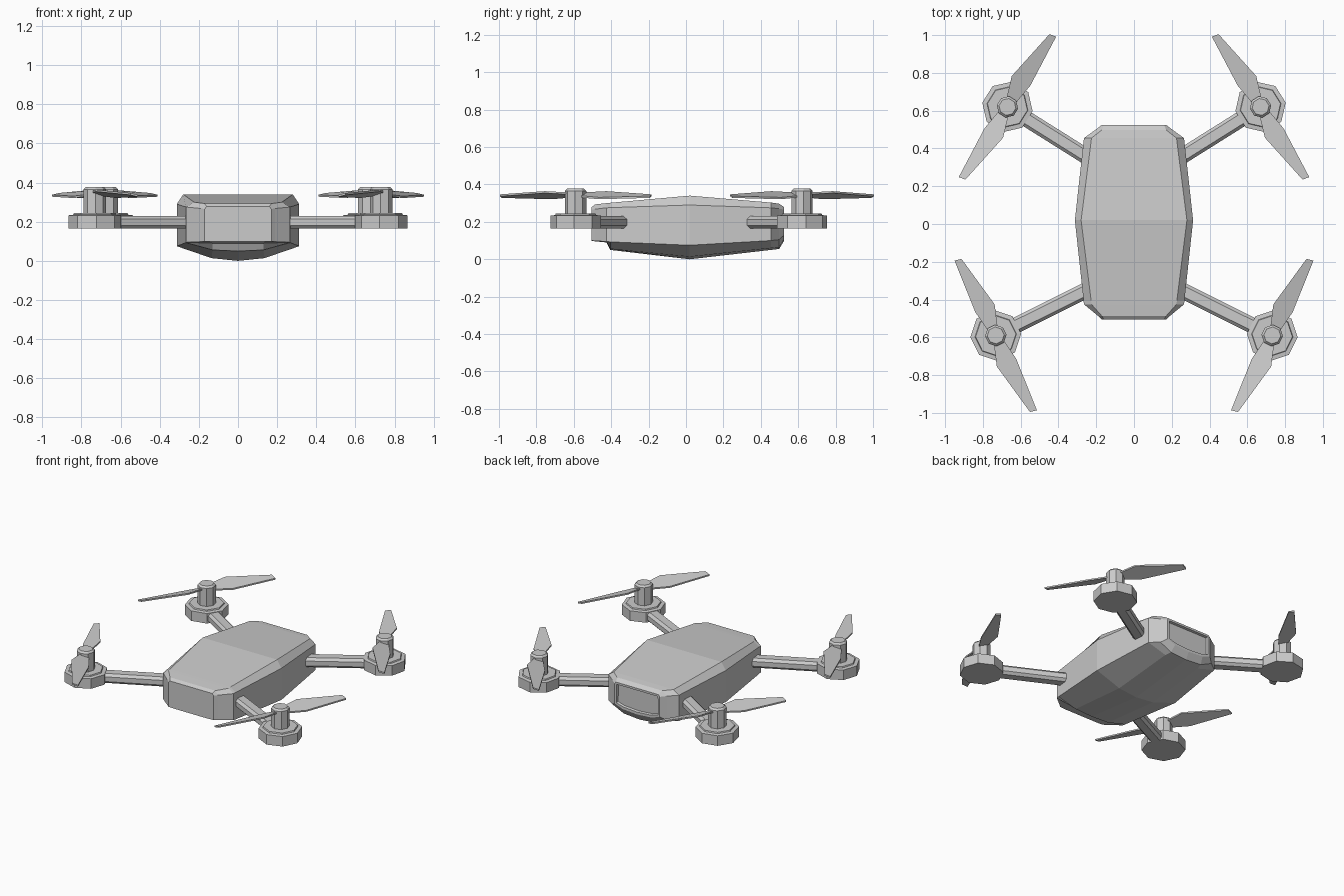
import bpy, bmesh
from math import sin, cos, pi, atan2
from mathutils import Vector

if "Cube" in bpy.data.objects:
    bpy.data.objects.remove(bpy.data.objects["Cube"])


def finish(name, bm):
    bmesh.ops.recalc_face_normals(bm, faces=bm.faces)
    me = bpy.data.meshes.new(name)
    bm.to_mesh(me)
    bm.free()
    ob = bpy.data.objects.new(name, me)
    bpy.context.collection.objects.link(ob)
    return ob


def loft(bm, rings):
    """Bridge closed rings of points and cap both ends; returns the last cap."""
    vs = [[bm.verts.new(p) for p in r] for r in rings]
    n = len(vs[0])
    for a, b in zip(vs, vs[1:]):
        for i in range(n):
            j = (i + 1) % n
            bm.faces.new((a[i], a[j], b[j], b[i]))
    bm.faces.new(vs[0])
    return bm.faces.new(vs[-1])


# Body: half sections (x, z) along y, from top edge round to the keel
sections = [
    (-.505, [(.16, .278), (.17, .265), (.17, .10), (.12, .098), (0, .098)]),
    (-.487, [(.17, .293), (.19, .268), (.19, .098), (.12, .096), (0, .096)]),
    (-.425, [(.225, .30), (.265, .275), (.265, .095), (.13, .09), (0, .09)]),
    (-.405, [(.227, .302), (.267, .276), (.267, .093), (.13, .056), (0, .05)]),
    (.02, [(.28, .34), (.313, .29), (.313, .075), (.135, .014), (0, 0)]),
    (.455, [(.225, .303), (.265, .275), (.265, .10), (.13, .06), (0, .05)]),
    (.498, [(.17, .297), (.205, .27), (.205, .105), (.12, .065), (0, .055)]),
    (.525, [(.16, .278), (.17, .265), (.17, .13), (.11, .108), (0, .10)]),
]
bm = bmesh.new()
rings = []
for y, half in sections:
    ring = [(x, y, z) for x, z in half]
    ring += [(-x, y, z) for x, z in reversed(half[:-1])]
    rings.append(ring)
back = loft(bm, rings)
bmesh.ops.recalc_face_normals(bm, faces=bm.faces)
# Recessed panel in the back face
bmesh.ops.inset_region(bm, faces=[back], thickness=.016, depth=0)
bmesh.ops.inset_region(bm, faces=[back], thickness=.004, depth=-.015)
finish("body", bm)


def lathe(name, cx, cy, profile, turn, sides=8):
    bm = bmesh.new()
    loft(bm, [[(cx + r * cos(turn + 2 * pi * i / sides),
                cy + r * sin(turn + 2 * pi * i / sides), z)
               for i in range(sides)] for r, z in profile])
    return finish(name, bm)


def arm(name, start, end):
    section = [(.042, -.016), (.042, .016), (.026, .0325), (-.026, .0325),
               (-.042, .016), (-.042, -.016), (-.026, -.0325), (.026, -.0325)]
    d = (end - start).normalized()
    side = Vector((-d.y, d.x, 0))
    bm = bmesh.new()
    loft(bm, [[p + side * u + Vector((0, 0, w)) for u, w in section]
              for p in (start, end)])
    return finish(name, bm)


def propeller(name, centre, d, hand):
    # Blade outline: along, across, height; the wide edge is pitched up
    outline = [(.03, -.025, .335), (.16, -.042, .325), (.452, -.019, .332),
               (.444, .018, .341), (.15, .068, .358), (.04, .03, .352)]
    bm = bmesh.new()
    for s in (1, -1):
        a = d * s
        side = Vector((-a.y, a.x, 0)) * hand
        loft(bm, [[centre + a * u + side * v + Vector((0, 0, z + t))
                   for u, v, z in outline] for t in (-.004, .006)])
    return finish(name, bm)


# Four rotors: motor centre, arm root, blade direction (right-hand side)
for label, (mx, my), (rx, ry), (bx, by), hand in (
        ("front", (.732, -.59), (.20, -.325), (.445, .895), 1),
        ("back", (.67, .62), (.20, .325), (.535, -.845), -1)):
    for side, sx in (("right", 1), ("left", -1)):
        tag = label + "_" + side
        motor = Vector((mx * sx, my, .1975))
        root = Vector((rx * sx, ry, .1975))
        turn = atan2(root.y - motor.y, root.x - motor.x) + pi / 8
        arm(tag + "_arm", motor.lerp(root, .16), root)
        lathe(tag + "_motor_base", motor.x, motor.y,
              [(.135, .165), (.135, .233), (.11, .236), (.107, .244)], turn)
        lathe(tag + "_motor", motor.x, motor.y,
              [(.057, .235), (.057, .366), (.045, .378)], turn)
        propeller(tag + "_propeller", Vector((motor.x, motor.y, 0)),
                  Vector((bx * sx, by, 0)).normalized(), hand * sx)
